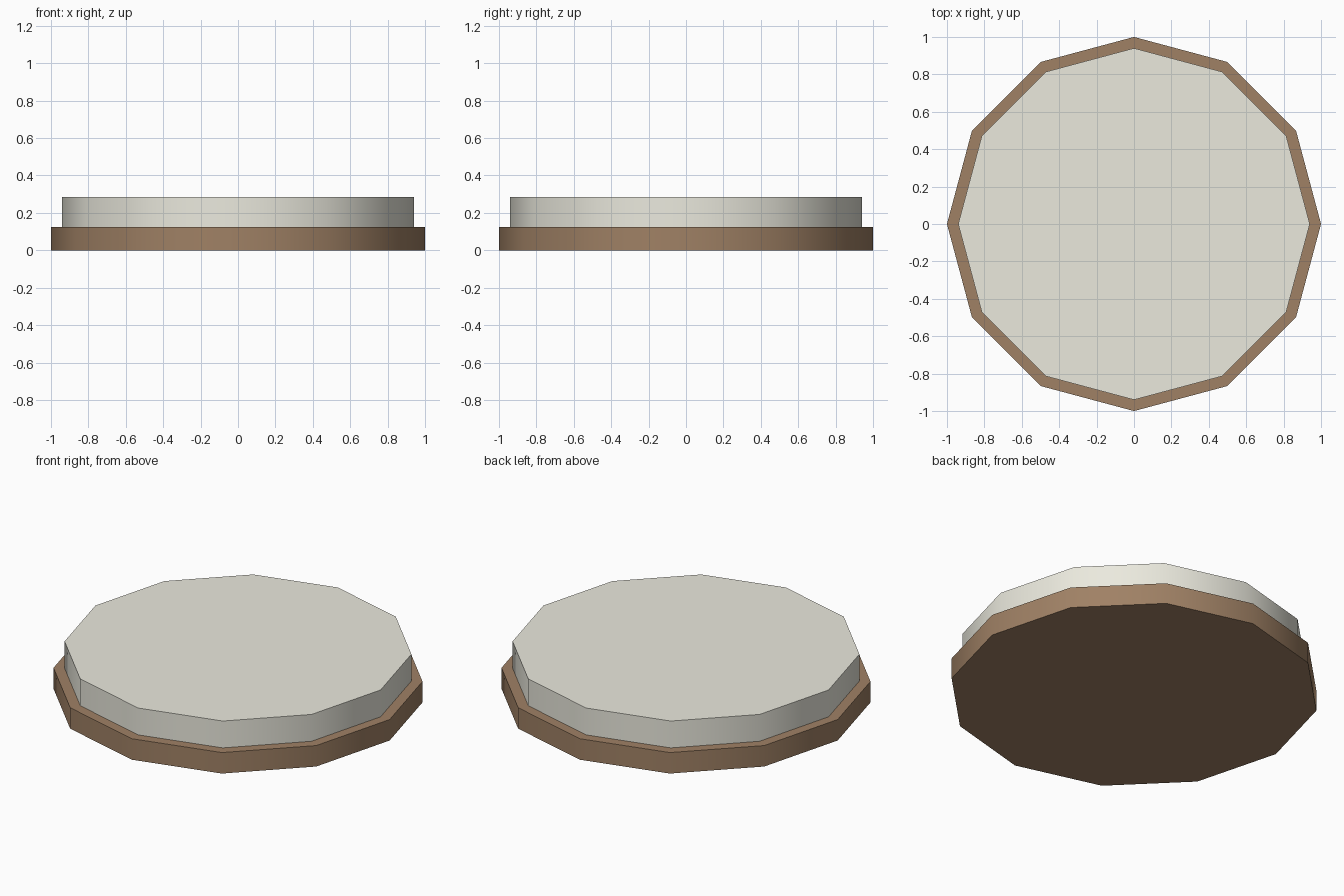
import bpy
import math

if "Cube" in bpy.data.objects:
    bpy.data.objects.remove(bpy.data.objects["Cube"])


def material(name, color):
    mat = bpy.data.materials.new(name)
    mat.diffuse_color = (*color, 1)
    mat.use_nodes = True
    mat.node_tree.nodes["Principled BSDF"].inputs["Base Color"].default_value = mat.diffuse_color
    return mat


def disc(name, radius, bottom, top, mat):
    # Twelve-sided prism between two heights
    bpy.ops.mesh.primitive_cylinder_add(
        vertices=12, radius=radius, depth=top - bottom,
        location=(0, 0, (top + bottom) / 2))
    obj = bpy.context.object
    obj.name = name
    obj.data.materials.append(mat)
    # Smooth around the wall, crisp at the rims
    bpy.ops.object.shade_smooth_by_angle(angle=math.radians(40))
    return obj


# Wide brown base
disc("base", 1.0, 0.0, 0.125, material("brown", (0.35, 0.22, 0.13)))

# Slightly narrower cream slab resting on it
disc("top_slab", 0.94, 0.125, 0.285, material("cream", (0.83, 0.82, 0.73)))
